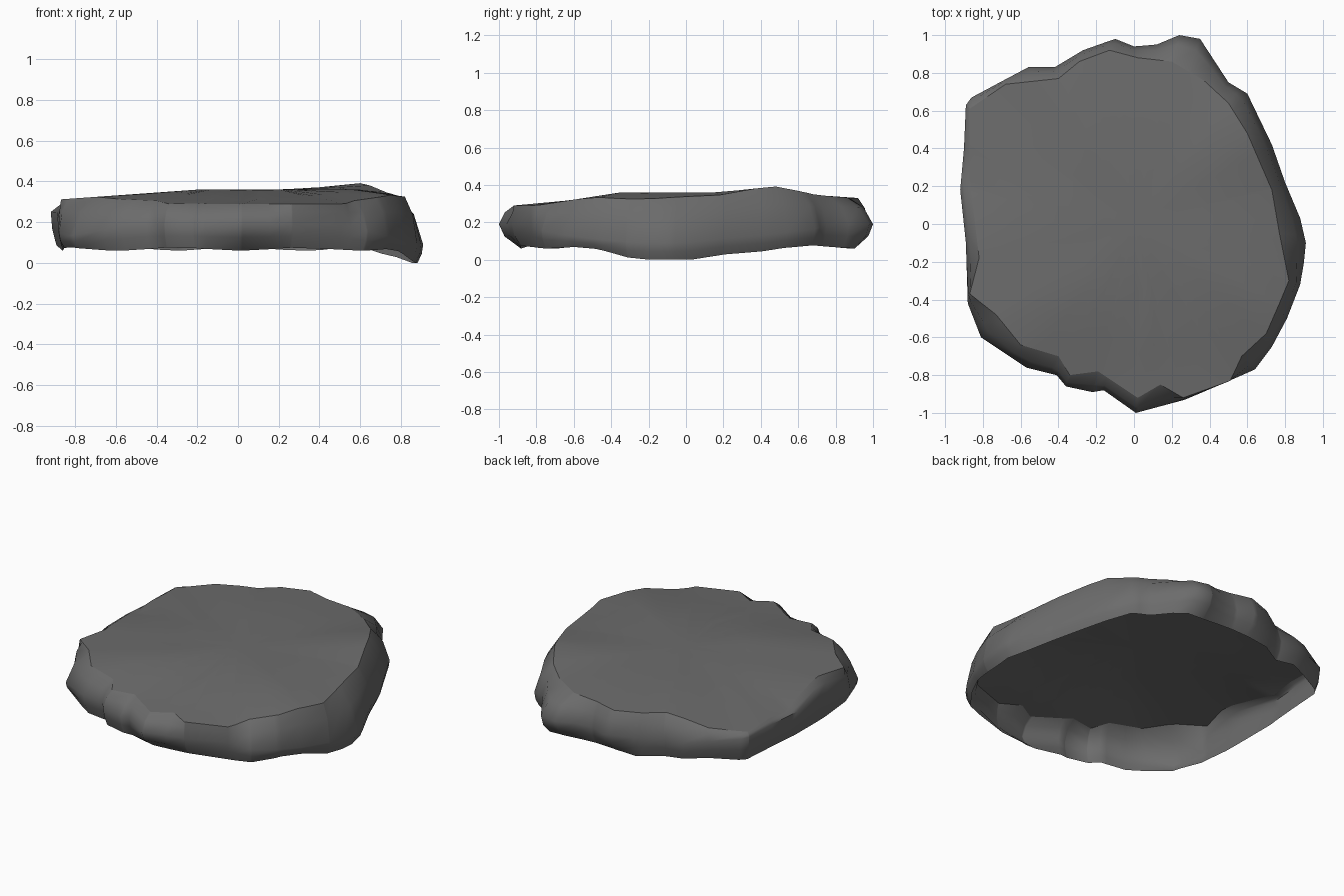
import bpy
import bmesh
import math
from mathutils import Vector

# Remove the default object
cube = bpy.data.objects.get("Cube")
if cube:
    bpy.data.objects.remove(cube, do_unlink=True)

# Widest outline of the stone and the edge of its flat top, in hundredths
WIDEST = [(91, -10), (90, -20), (88, -32), (81, -50), (73, -65), (64, -77), (55, -81),
          (27, -93), (1, -100), (-16, -88), (-22, -89), (-36, -86), (-41, -80),
          (-57, -76), (-81, -60), (-88, -42), (-89, -10), (-92, 18), (-90, 40),
          (-89, 63), (-86, 67), (-56, 83), (-42, 83), (-27, 92), (-10, 98), (0, 94),
          (12, 95), (24, 100), (35, 98), (50, 75), (60, 69), (73, 42), (80, 22), (88, 3)]
TOP_EDGE = [(82, -30), (77, -42), (70, -58), (57, -70), (51, -83), (26, -92), (14, -85),
            (2, -92), (-19, -78), (-34, -80), (-40, -70), (-60, -64), (-73, -48),
            (-87, -37), (-82, -18), (-87, 24), (-87, 61), (-68, 74), (-40, 77),
            (-29, 86), (-13, 92), (2, 88), (20, 86), (37, 76), (50, 64), (60, 48),
            (73, 18), (77, -5)]


def sorted_outline(points):
    """Outline as vectors, in order of angle."""
    vectors = [Vector(p) / 100 for p in points]
    return sorted(vectors, key=lambda v: math.atan2(v.y, v.x))


def point_at(outline, angle):
    """Where a ray from the centre meets the outline."""
    ray = Vector((math.cos(angle), math.sin(angle)))
    following = [i for i, v in enumerate(outline) if math.atan2(v.y, v.x) >= angle]
    i = following[0] if following else 0
    a, b = outline[i - 1], outline[i]
    return ray * (a.cross(b) / ray.cross(b - a))


def clamp(value):
    return max(0.0, min(1.0, value))


def bump(p, x, y, radius):
    """One at a spot, fading to nothing at the radius."""
    return clamp(1 - (p - Vector((x, y))).length / radius)


def top_height(p):
    """Nearly flat top that dips to the edges, with a low hump and a chipped side."""
    front_dip = 0.07 * clamp((-p.y - 0.35) / 0.45)
    back_dip = 0.03 * clamp((p.y - 0.5) / 0.4)
    right_dip = 0.05 * clamp((-p.x - 0.2) / 0.7)
    left_dip = 0.035 * clamp((p.x - 0.6) / 0.2) * clamp(0.8 - p.y)
    corner_dip = 0.04 * clamp((-p.x - 0.3) / 0.5) * clamp((p.y - 0.1) / 0.4)
    dip = max(front_dip, back_dip, right_dip, left_dip) + corner_dip
    chip = 0.05 * bump(p, -0.88, 0.22, 0.2)
    return 0.36 - dip - chip + 0.035 * bump(p, 0.6, 0.45, 0.3)


def belly_height(p):
    """Widest level, low on one side, high on the other but for the front corner."""
    left, right = clamp((p.x - 0.5) / 0.4), clamp((-p.x - 0.5) / 0.4)
    return 0.19 - 0.1 * left + right * (0.06 - 0.13 * clamp((-p.y - 0.1) / 0.4))


def rim_height(p):
    """Open lower rim, with a lip that hangs down in the middle of one side."""
    ripple = 0.008 * math.sin(9 * math.atan2(p.y, p.x))
    corner_rise = 0.03 * clamp((-p.x - 0.4) / 0.4) * clamp(p.y / 0.5)
    span = clamp((p.y + 0.6) / 0.35) * clamp((0.6 - p.y) / 0.5)
    lip = 0.07 * clamp((p.x - 0.55) / 0.3) * span
    return max(0.0, 0.068 + ripple + corner_rise - lip)


widest = sorted_outline(WIDEST)
top_edge = sorted_outline(TOP_EDGE)
angles = sorted({round(math.atan2(v.y, v.x), 3) for v in widest + top_edge})

# Columns of points running from the rim up the wall and in over the top
bm = bmesh.new()
columns = []
for angle in angles:
    wide, top = point_at(widest, angle), point_at(top_edge, angle)
    rim = Vector((wide.x, max(-0.91, min(0.93, wide.y)))) * 0.97
    belly_z, rim_z = belly_height(wide), rim_height(wide)
    lower = wide.lerp(rim, 0.25)
    shoulder = wide.lerp(top, 0.35)
    shoulder_z = belly_z + (top_height(top) - belly_z) * 0.62
    wall = [(rim, rim_z), (lower, rim_z + (belly_z - rim_z) * 0.5),
            (wide, belly_z), (shoulder, shoulder_z)]
    cap = [(top * k, top_height(top * k)) for k in (1, 0.75, 0.4)]
    columns.append([bm.verts.new((p.x, p.y, z)) for p, z in wall + cap])

# Skin the columns and close the top, leaving the underside open
centre = bm.verts.new((0, 0, top_height(Vector((0, 0)))))
for i, column in enumerate(columns):
    previous = columns[i - 1]
    for j in range(len(column) - 1):
        bm.faces.new((previous[j], column[j], column[j + 1], previous[j + 1]))
    bm.faces.new((previous[-1], column[-1], centre))
    # Crisp edge around the flat top
    bm.edges.get((previous[len(wall)], column[len(wall)])).smooth = False

mesh = bpy.data.meshes.new("flat_stone")
bm.to_mesh(mesh)
bm.free()
stone = bpy.data.objects.new("flat_stone", mesh)
bpy.context.collection.objects.link(stone)

# Single dark grey
grey = bpy.data.materials.new("stone_grey")
grey.use_nodes = True
colour = (0.15, 0.15, 0.15, 1)
grey.diffuse_color = colour
grey.node_tree.nodes["Principled BSDF"].inputs["Base Color"].default_value = colour
mesh.materials.append(grey)

# Smooth, weathered wall
bpy.context.view_layer.objects.active = stone
stone.select_set(True)
bpy.ops.object.shade_smooth_by_angle(angle=math.radians(60), keep_sharp_edges=True)
